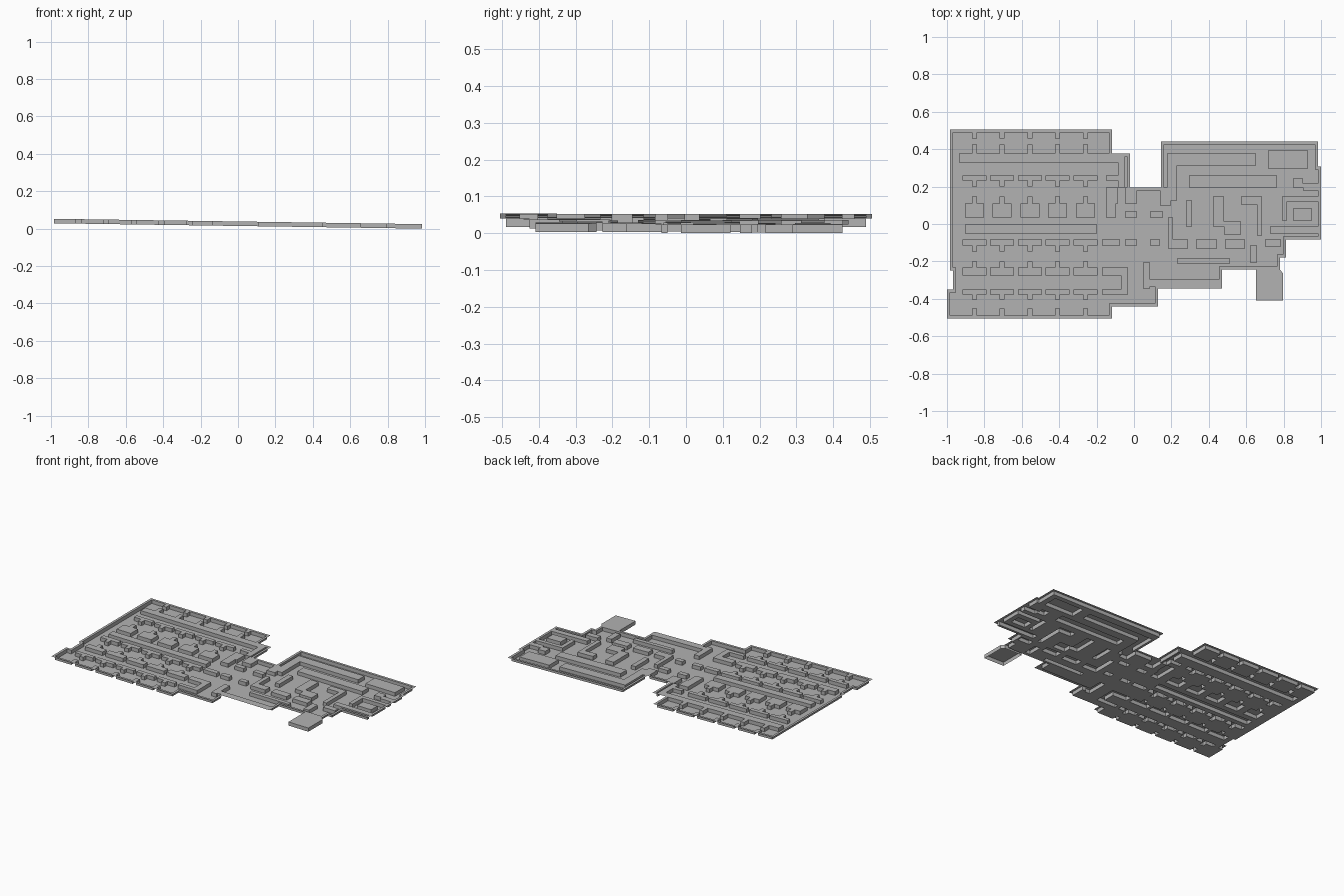
import bpy, bmesh

# Plan units: 187 per model unit, x to the right, y towards the front
SCALE, CX, CY = 187.0, 1134.0, 223.5
RIM = 3
WALL_H = 0.024


def mat(name, rgb):
    m = bpy.data.materials.new(name)
    m.diffuse_color = (*rgb, 1)
    return m


grey = mat("plain grey", (0.45, 0.45, 0.45))


def place(px, py, level):
    x, y = (px - CX) / SCALE, (CY - py) / SCALE
    return (x, y, 0.0145 * (1 - x) + WALL_H * (level - 1))   # gently tilted


# Outer shape as overlapping rectangles (x0, y0, x1, y1)
outline = [
    (950, 129, 1112, 270), (953, 262, 1010, 292), (947, 289, 1112, 318),
    (1000, 153, 1130, 306), (1100, 187, 1286, 257), (1100, 250, 1280, 269),
    (1100, 260, 1222, 288), (1100, 260, 1158, 306),
    (1161, 141, 1318, 200), (1200, 166, 1321, 239),
]

# West wing: long solid walls and corner
walls = [(959, 153, 1125, 162), (1118, 162, 1125, 187), (965, 224, 1097, 233)]
# West wing: room dividers, each split by a doorway, and walls along corridors
for i in range(5):
    c = 974.5 + 27.7 * i
    for a, b in ((131, 138), (144, 153), (180, 186), (196, 204),
                 (245, 251), (261, 268), (294, 299), (308, 316)):
        walls.append((c - 2.5, a, c + 2.5, b))
    for a, b in ((175, 180), (239, 245), (267, 275), (289, 294)):
        walls.append((c - 12, a, c + 12, b))
    walls.append((c - 9.5, 203, c + 9.5, 217))
# West wing: end walls between rooms and the middle
walls += [(1106, 175, 1118, 180), (1106, 187, 1118, 203), (1106, 203, 1116, 217),
          (1102, 239, 1120, 245), (1102, 267, 1121, 275), (1102, 289, 1128, 294)]

# Middle hall: pillars, stubs and nested corner walls
walls += [
    (1125, 187, 1137, 203), (1125, 211, 1137, 217), (1150, 211, 1163, 217),
    (1160, 187, 1171, 205), (1125, 239, 1137, 245), (1150, 239, 1160, 245),
    (1168, 239, 1188, 248), (1196, 239, 1217, 248), (1225, 239, 1245, 248),
    (1121, 267, 1128, 294), (1143, 262, 1150, 288), (1150, 279, 1219, 286),
    (1177, 258, 1230, 263), (1168, 217, 1173, 239),
]
# East wing: long blocks and winding partitions
walls += [
    (1167, 153, 1256, 165), (1167, 153, 1177, 200), (1189, 175, 1277, 187),
    (1268, 150, 1308, 168), (1213, 196, 1224, 226), (1224, 221, 1241, 234),
    (1241, 196, 1262, 204), (1257, 204, 1262, 235), (1282, 196, 1318, 201),
    (1282, 196, 1287, 220), (1293, 208, 1312, 220), (1293, 178, 1303, 187),
    (1303, 183, 1318, 190), (1270, 226, 1318, 233), (1250, 245, 1257, 262),
    (1265, 239, 1281, 246), (1186, 200, 1192, 226),
]


def inside(x, y):
    return any(a < x < c and b < y < d for a, b, c, d in outline)


def level(x, y):
    """0 = outside, 1 = floor, 2 = wall top."""
    if not inside(x, y):
        return 0
    r = RIM + 0.01 - 0.02
    if not all(inside(x + i * r, y + j * r) for i in (-1, 0, 1) for j in (-1, 0, 1)):
        return 2
    if any(a < x < c and b < y < d for a, b, c, d in walls):
        return 2
    return 1


def cuts(k):
    s = set()
    for r in outline:
        for v in (r[k], r[k + 2]):
            s |= {v - RIM, v, v + RIM}
    for r in walls:
        s |= {r[k], r[k + 2]}
    return sorted(s)


def finish(bm, name):
    me = bpy.data.meshes.new(name)
    bm.to_mesh(me)
    bm.free()
    ob = bpy.data.objects.new(name, me)
    me.materials.append(grey)
    bpy.context.collection.objects.link(ob)


# Floors, wall tops and the upright wall faces as one continuous sheet
xs, ys = cuts(0), cuts(1)
grid = [[level((xs[i] + xs[i + 1]) / 2, (ys[j] + ys[j + 1]) / 2)
         for j in range(len(ys) - 1)] for i in range(len(xs) - 1)]
bm = bmesh.new()
verts = {}


def v(i, j, l):
    if (i, j, l) not in verts:
        verts[i, j, l] = bm.verts.new(place(xs[i], ys[j], l))
    return verts[i, j, l]


for i in range(len(xs) - 1):
    for j in range(len(ys) - 1):
        l = grid[i][j]
        if not l:
            continue
        bm.faces.new((v(i, j + 1, l), v(i + 1, j + 1, l), v(i + 1, j, l), v(i, j, l)))
        if l != 1:
            continue
        # a floor cell raises a wall face towards each higher neighbour
        for di, dj, p, q in ((1, 0, (1, 1), (1, 0)), (-1, 0, (0, 0), (0, 1)),
                             (0, 1, (0, 1), (1, 1)), (0, -1, (1, 0), (0, 0))):
            if grid[i + di][j + dj] == 2:
                a, b = (i + p[0], j + p[1]), (i + q[0], j + q[1])
                bm.faces.new((v(*a, 1), v(*b, 1), v(*b, 2), v(*a, 2)))
bmesh.ops.dissolve_limit(bm, angle_limit=0.01, verts=bm.verts[:], edges=bm.edges[:])
bmesh.ops.triangulate(bm, faces=bm.faces[:])
finish(bm, "floors_and_walls")

# Entrance block at the front right, open underneath
bm = bmesh.new()
pts = [(1256, 300), (1283, 300), (1283, 273), (1280, 269), (1256, 269)]
top = [bm.verts.new(place(*p, 2)) for p in pts]
low = [bm.verts.new(place(*p, 1)) for p in pts]
bm.faces.new(top)
for i in range(len(pts)):
    k = (i + 1) % len(pts)
    bm.faces.new((low[i], low[k], top[k], top[i]))
finish(bm, "entrance_block")
